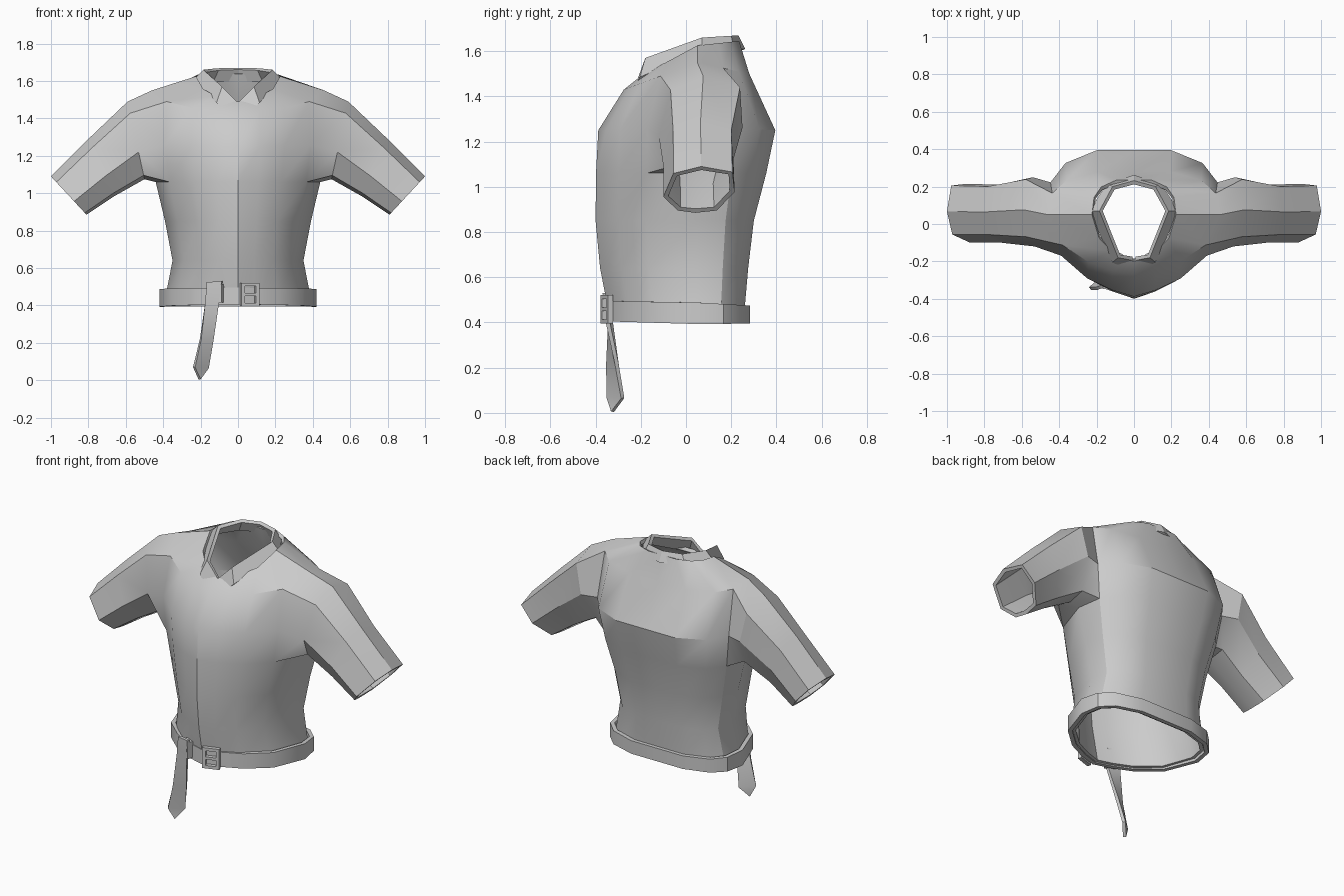
import bpy, bmesh, math
from mathutils import Vector, Matrix

if "Cube" in bpy.data.objects:
    bpy.data.objects.remove(bpy.data.objects["Cube"])

grey = bpy.data.materials.new("cloth_grey")
grey.diffuse_color = (0.6, 0.6, 0.6, 1)
grey.use_nodes = True
grey.node_tree.nodes["Principled BSDF"].inputs["Base Color"].default_value = grey.diffuse_color


def finish(name, bm, thickness=0.0, offset=-1, angle=30):
    """Turn a bmesh into a shaded object, optionally thickened."""
    bmesh.ops.recalc_face_normals(bm, faces=bm.faces[:])
    mesh = bpy.data.meshes.new(name)
    bm.to_mesh(mesh)
    bm.free()
    ob = bpy.data.objects.new(name, mesh)
    bpy.context.collection.objects.link(ob)
    mesh.materials.append(grey)
    bpy.ops.object.select_all(action='DESELECT')
    ob.select_set(True)
    bpy.context.view_layer.objects.active = ob
    if thickness:
        mod = ob.modifiers.new("thickness", 'SOLIDIFY')
        mod.thickness, mod.offset = thickness, offset
        bpy.ops.object.modifier_apply(modifier=mod.name)
    bpy.ops.object.shade_smooth_by_angle(angle=math.radians(angle))
    return ob


# Half cross-section of the body, front centre to back centre, mirrored to 16 points
HALF = [(0, -1), (.25, -.92), (.53, -.78), (.83, -.5), (1, 0),
        (.95, .5), (.78, .8), (.42, 1), (0, 1)]
SECTION = HALF + [(-x, y) for x, y in HALF[-2:0:-1]]
Y0, N = 0.05, 16


def ring(bm, z_front, z_side, z_back, w, y_front, y_back):
    verts = []
    for fx, fy in SECTION:
        end_y, end_z = (y_front, z_front) if fy < 0 else (y_back, z_back)
        k = abs(fy)
        verts.append(bm.verts.new((fx * w, Y0 + (end_y - Y0) * k,
                                   z_side + (end_z - z_side) * k)))
    return verts


def bridge(bm, a, b, skip=()):
    n = len(a)
    for i in range(n):
        if i not in skip:
            j = (i + 1) % n
            bm.faces.new((a[i], a[j], b[j], b[i]))


# Shirt body, leaving two arm holes
bm = bmesh.new()
rings = [ring(bm, *r) for r in [
    (.41, .41, .41, .395, -.335, .255),
    (.64, .64, .64, .35, -.38, .275),
    (.85, .85, .85, .39, -.40, .30),
    (1.06, 1.06, 1.06, .44, -.398, .355),
    (1.25, 1.27, 1.25, .47, -.388, .395),
    (1.43, 1.55, 1.50, .46, -.275, .28),
    (1.49, 1.625, 1.645, .225, -.20, .235)]]
for i in range(6):
    bridge(bm, rings[i], rings[i + 1], (3, 4, 11, 12) if i in (3, 4) else ())

# Sleeves, grown out of the arm holes: (y fraction, height fraction) around the arm
ARM = [(.14, .15), (.53, 0), (.97, .12), (1, .55), (.75, .95), (.45, 1), (.2, .95), (0, .65)]
STATIONS = [(.59, 1.49, .50, 1.075, -.12, .25),
            (.80, 1.29, .66, .985, -.10, .21),
            (1.0, 1.09, .81, .885, -.10, .215)]
for s in (1, -1):
    f, m, b = (3, 4, 5) if s > 0 else (13, 12, 11)
    low, mid, top = rings[3], rings[4], rings[5]
    loop = [top[f], top[m], top[b], mid[b], low[b], low[m], low[f], mid[f]]
    for tx, tz, bx, bz, yf, yb in STATIONS:
        nxt = [bm.verts.new((s * (tx + (bx - tx) * t), yf + (yb - yf) * u, tz + (bz - tz) * t))
               for u, t in ARM]
        bridge(bm, loop, nxt)
        loop = nxt
finish("shirt", bm, 0.022)

# Collar: (top edge, lower edge) from the front opening round to the back
bm = bmesh.new()
side = [((.006, -.195, 1.49), (.085, -.222, 1.455)),
        ((.085, -.18, 1.57), (.115, -.205, 1.485)),
        ((.185, .07, 1.66), (.24, .07, 1.605)),
        ((.115, .2, 1.668), (.145, .215, 1.605)),
        ((0, .232, 1.67), (0, .262, 1.61))]
full = side + [tuple((-x, y, z) for x, y, z in p) for p in side[-2::-1]]
cols = [[bm.verts.new(p) for p in pair] for pair in full]
for a, b in zip(cols, cols[1:]):
    bm.faces.new((a[0], b[0], b[1], a[1]))
finish("collar", bm, 0.022)

# Belt around the hem
bm = bmesh.new()
bridge(bm, ring(bm, .405, .393, .395, .42, -.355, .283),
       ring(bm, .495, .488, .475, .42, -.355, .283))
finish("belt", bm, 0.025)


def box(bm, x0, x1, y0, y1, z0, z1):
    m = Matrix.Translation(((x0 + x1) / 2, (y0 + y1) / 2, (z0 + z1) / 2))
    m = m @ Matrix.Diagonal((x1 - x0, y1 - y0, z1 - z0, 1))
    bmesh.ops.create_cube(bm, size=1, matrix=m)


# Buckle frame with prong, turned to lie along the belt
bm = bmesh.new()
for x0, x1, z0, z1 in [(-.05, -.03, -.063, .063), (.03, .05, -.063, .063),
                       (-.03, .03, -.063, -.045), (-.03, .03, .045, .063),
                       (-.04, .045, -.008, .008)]:
    box(bm, x0, x1, -.012, .012, z0, z1)
buckle = finish("buckle", bm)
buckle.location = (.063, -.35, .458)
buckle.rotation_euler = (0, 0, .32)

# Belt keeper loop where the loose end drops
bm = bmesh.new()
box(bm, -.03, .03, -.02, .04, -.05, .05)
keeper = finish("belt_keeper", bm)
keeper.location = (-.11, -.335, .465)
keeper.rotation_euler = (0, 0, -.32)

# Loose hanging belt end, slightly twisted, with a pointed tip
bm = bmesh.new()
rows = [((-.165, -.335, .525), (-.085, -.36, .53)),
        ((-.175, -.335, .42), (-.10, -.35, .42)),
        ((-.20, -.345, .22), (-.135, -.305, .21)),
        ((-.235, -.345, .07), (-.162, -.28, .065))]
rows = [[bm.verts.new(p) for p in r] for r in rows]
for a, b in zip(rows, rows[1:]):
    bm.faces.new((a[0], a[1], b[1], b[0]))
bm.faces.new((rows[-1][0], rows[-1][1], bm.verts.new((-.205, -.325, .005))))
finish("hanging_strap", bm, 0.018, 0)
